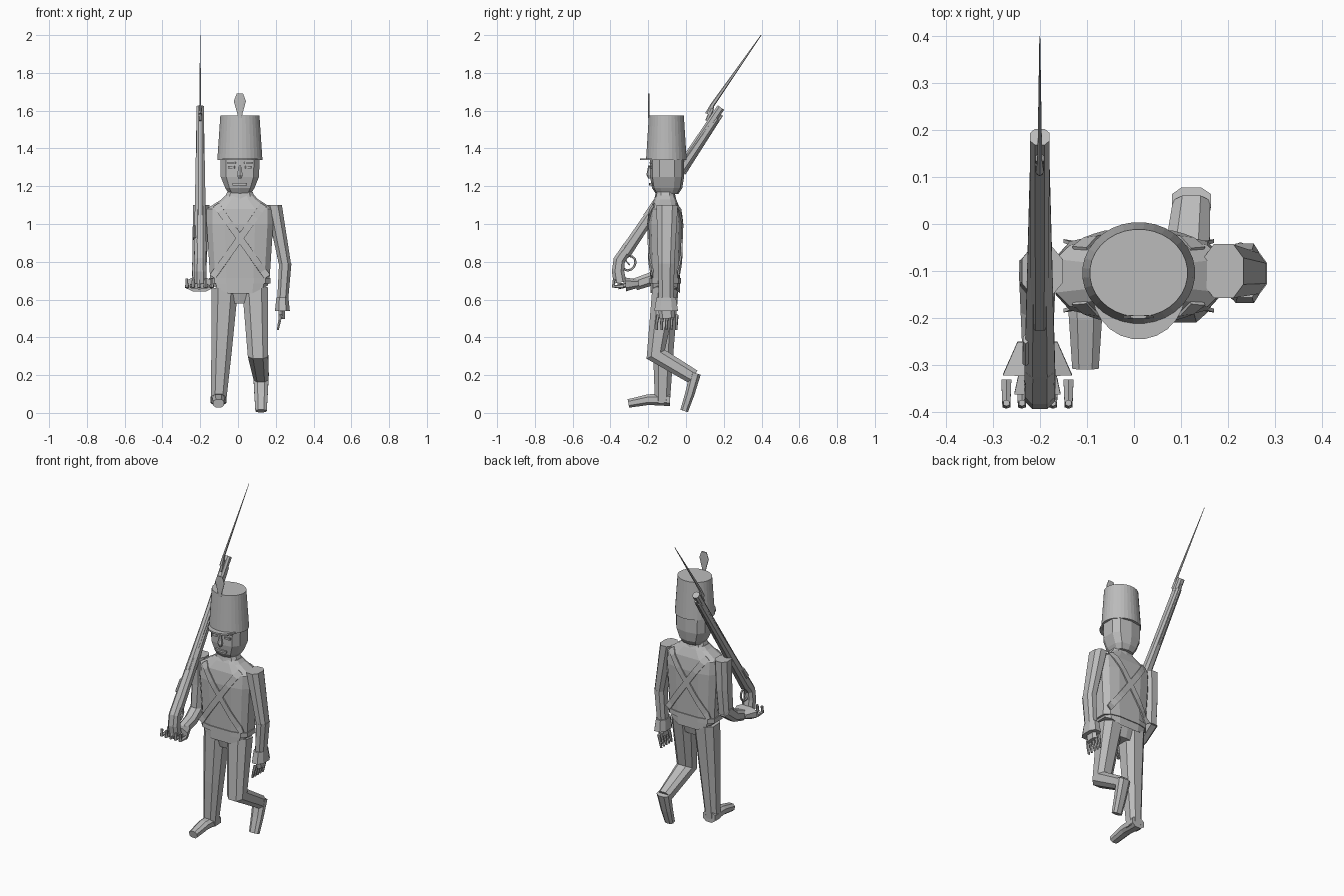
import bpy, bmesh, math
from mathutils import Vector
from mathutils.bvhtree import BVHTree

default_cube = bpy.data.objects.get("Cube")
if default_cube:
    bpy.data.objects.remove(default_cube, do_unlink=True)

grey = bpy.data.materials.new("plain grey")
grey.use_nodes = True
grey.diffuse_color = (.5, .5, .5, 1)
shader = grey.node_tree.nodes["Principled BSDF"]
shader.inputs["Base Color"].default_value = grey.diffuse_color

MIDDLE = .01
BODY_DEPTH = -.11
ACROSS = Vector((1, 0, 0))
DEEP = Vector((0, 1, 0))


def finish(name, bm):
    """Turn a bmesh into a flat shaded object with outward normals."""
    bmesh.ops.recalc_face_normals(bm, faces=bm.faces)
    mesh = bpy.data.meshes.new(name)
    bm.to_mesh(mesh)
    bm.free()
    mesh.materials.append(grey)
    part = bpy.data.objects.new(name, mesh)
    bpy.context.collection.objects.link(part)
    return part


def soften(value, power):
    return math.copysign(abs(value) ** power, value)


def loft(name, rings, sides, power):
    """Skin rings given as (centre, half width vector, half depth vector)."""
    bm = bmesh.new()
    angles = [math.tau * (k + .5) / sides for k in range(sides)]
    loops = [[bm.verts.new(centre + wide * soften(math.cos(angle), power)
                           + deep * soften(math.sin(angle), power)) for angle in angles]
             for centre, wide, deep in rings]
    for lower, upper in zip(loops, loops[1:]):
        for k in range(sides):
            bm.faces.new((lower[k - 1], lower[k], upper[k], upper[k - 1]))
    bm.faces.new(loops[0])
    bm.faces.new(loops[-1])
    return finish(name, bm)


def column(name, y, rows, sides=10, power=.7, x=MIDDLE):
    """Upright part from rows of (height, half width, half depth)."""
    rings = [(Vector((x, y, z)), ACROSS * wide, DEEP * deep) for z, wide, deep in rows]
    return loft(name, rings, sides, power)


def slab(name, x, y, z, wide, deep, thick, sides=10, power=.7):
    rows = [(z - thick, wide, deep), (z + thick, wide, deep)]
    return column(name, y, rows, sides, power, x)


def limb(name, x, path, start, end, flat=1, drift=0, sides=8):
    """Tapered part along a side-on path of (y, z), drifting sideways."""
    points = [Vector((0, y, z)) for y, z in path]
    last = len(points) - 1
    rings = []
    for i, point in enumerate(points):
        heading = (points[min(i + 1, last)] - point).normalized()
        heading += (point - points[max(i - 1, 0)]).normalized()
        heading.normalize()
        t = i / last
        wide = start + (end - start) * t
        rings.append((point + ACROSS * (x + drift * t), ACROSS * wide,
                      heading.cross(ACROSS) * wide * flat))
    return loft(name, rings, sides, .8)


# Jacket with a hem dipping at the middle, belt, collar and pelvis
jacket = column("jacket", BODY_DEPTH, [
    (.63, .15, .08), (.7, .16, .08), (1, .18, .09), (1.08, .18, .08),
    (1.13, .1, .06), (1.15, .08, .05)], 12, .6)
for vertex in jacket.data.vertices:
    if vertex.co.z < .65:
        vertex.co.z = .6 + .5 * abs(vertex.co.x - MIDDLE)
slab("belt", MIDDLE, BODY_DEPTH, .7, .166, .086, .015, 12, .6)
column("collar", BODY_DEPTH, [(1.12, .09, .06), (1.17, .07, .05)])
column("pelvis", BODY_DEPTH, [(.58, .07, .05), (.66, .14, .07)])

# Crossed straps lying on the jacket, front and back
surface = BVHTree.FromPolygons([vertex.co for vertex in jacket.data.vertices],
                               [tuple(face.vertices) for face in jacket.data.polygons])


def strap(name, facing, lean):
    bm = bmesh.new()
    steps = 12
    previous = None
    for step in range(steps + 1):
        t = step / steps
        pair = []
        for edge in (-1, 1):
            x = MIDDLE + lean * (.125 - .27 * t + edge * .015)
            z = 1.1 - .38 * t - edge * .01
            hit = surface.ray_cast(Vector((x, facing, z)), DEEP * -facing)[0]
            y = hit.y if hit else BODY_DEPTH + facing * .07
            pair.append(bm.verts.new((x, y + facing * .004, z)))
        if previous:
            bm.faces.new((*previous, *reversed(pair)))
        previous = pair
    solid = finish(name, bm).modifiers.new("thickness", "SOLIDIFY")
    solid.thickness = .008
    solid.offset = 0


for lean, hand in ((1, "left"), (-1, "right")):
    strap(f"front_strap_{hand}", -1, lean)
    strap(f"back_strap_{hand}", 1, lean)

# Head and face
column("head", -.1, [(1.16, .06, .06), (1.19, .08, .08), (1.25, .105, .09), (1.35, .108, .09)])
column("nose", -.19, [(1.24, .01, .01), (1.26, .016, .02), (1.31, .008, .01)], sides=6)
slab("mouth", MIDDLE, -.185, 1.21, .04, .01, .006)
for lean, hand in ((1, "left"), (-1, "right")):
    x = MIDDLE + lean * .045
    slab(f"eye_{hand}", x, -.18, 1.3, .02, .012, .007)
    slab(f"brow_{hand}", x, -.18, 1.325, .025, .014, .004)

# Tall hat, visor and plume
column("hat", -.104, [(1.34, .12, .108), (1.575, .104, .093)], sides=32, power=1)
slab("visor", MIDDLE, -.14, 1.343, .1, .105, .005, sides=24, power=1)
column("plume", -.197, [(1.56, .01, .004), (1.59, .016, .004), (1.65, .034, .004),
                        (1.69, .018, .004)], sides=8)

# Legs: the right one stands, the left one is bent behind
limb("standing_leg", -.07, [(-.11, .66), (-.12, .34), (-.125, .05)], .075, .042, drift=-.033)
limb("standing_foot", -.103, [(-.085, .07), (-.2, .07), (-.305, .05)], .045, .03, flat=.8)
limb("raised_leg", .09, [(-.11, .66), (-.16, .31), (.04, .19)], .073, .042, drift=.032)
limb("raised_foot", .122, [(.05, .21), (.02, .1), (-.01, .01)], .044, .032, flat=.7)

# Left arm hanging down
limb("left_upper_arm", .19, [(-.1, 1.1), (-.105, .78)], .045, .034, flat=1.35, drift=.06)
limb("left_forearm", .25, [(-.105, .79), (-.105, .56)], .035, .03, flat=1.35, drift=-.016)
limb("left_cuff", .235, [(-.105, .61), (-.105, .54)], .034, .042, flat=1.6)
limb("left_palm", .232, [(-.105, .56), (-.1, .5)], .02, .018, flat=2.2, sides=6)
for finger in range(5):
    y = -.155 + .026 * finger
    limb(f"left_finger_{finger}", .226, [(y * .95, .52), (y, .48), (y, .44)],
         .01, .006, drift=-.015, sides=6)

# Right arm bent forward to carry the rifle
CARRY = -.205
limb("right_upper_arm", -.195, [(-.1, 1.1), (-.1, .92), (-.11, .76)], .046, .04, flat=1.2, drift=-.01)
limb("right_forearm", CARRY, [(-.09, .78), (-.18, .71), (-.27, .68)], .042, .034)
limb("right_cuff", CARRY, [(-.25, .685), (-.32, .68)], .045, .078, flat=.5)
limb("right_palm", CARRY, [(-.3, .68), (-.36, .67)], .04, .055, flat=.3, sides=6)
for finger in range(5):
    limb(f"right_finger_{finger}", CARRY + .033 * (finger - 2),
         [(-.33, .67), (-.385, .67), (-.38, .71)], .012, .007, sides=6)

# Rifle, set out by distance along its slope and depth below its top edge
RIFLE = -.2


def sloped(along, below):
    return -.395 + .56 * along + .83 * below, .8 + .83 * along - .56 * below


limb("rifle_butt", RIFLE, [(-.35, .69), (-.36, .75), sloped(.03, .03), sloped(.12, .03)], .036, .032)
limb("rifle_stock", RIFLE, [sloped(.08, .034), sloped(.94, .034)], .035, .021)
limb("rifle_barrel", RIFLE, [sloped(.3, .02), sloped(1, .024)], .02, .022)
limb("ramrod", RIFLE, [sloped(.6, .06), sloped(.97, .05)], .007, .007, sides=6)
turns = [math.tau * k / 12 for k in range(13)]
limb("trigger_guard", RIFLE, [sloped(.045 + .04 * math.cos(turn), .08 + .034 * math.sin(turn))
                              for turn in turns], .006, .006, sides=6)
limb("trigger", RIFLE, [sloped(.05, .05), sloped(.04, .09)], .004, .003, sides=6)
limb("flintlock", RIFLE - .03, [sloped(.16, .02), sloped(.24, .02)], .008, .006, flat=2, sides=6)
limb("bayonet_socket", RIFLE, [sloped(.9, 0), sloped(.97, -.01)], .008, .01, sides=6)
limb("bayonet_blade", RIFLE, [(.12, 1.58), (.14, 1.63), (.398, 2)], .01, .001, flat=2, sides=6)
